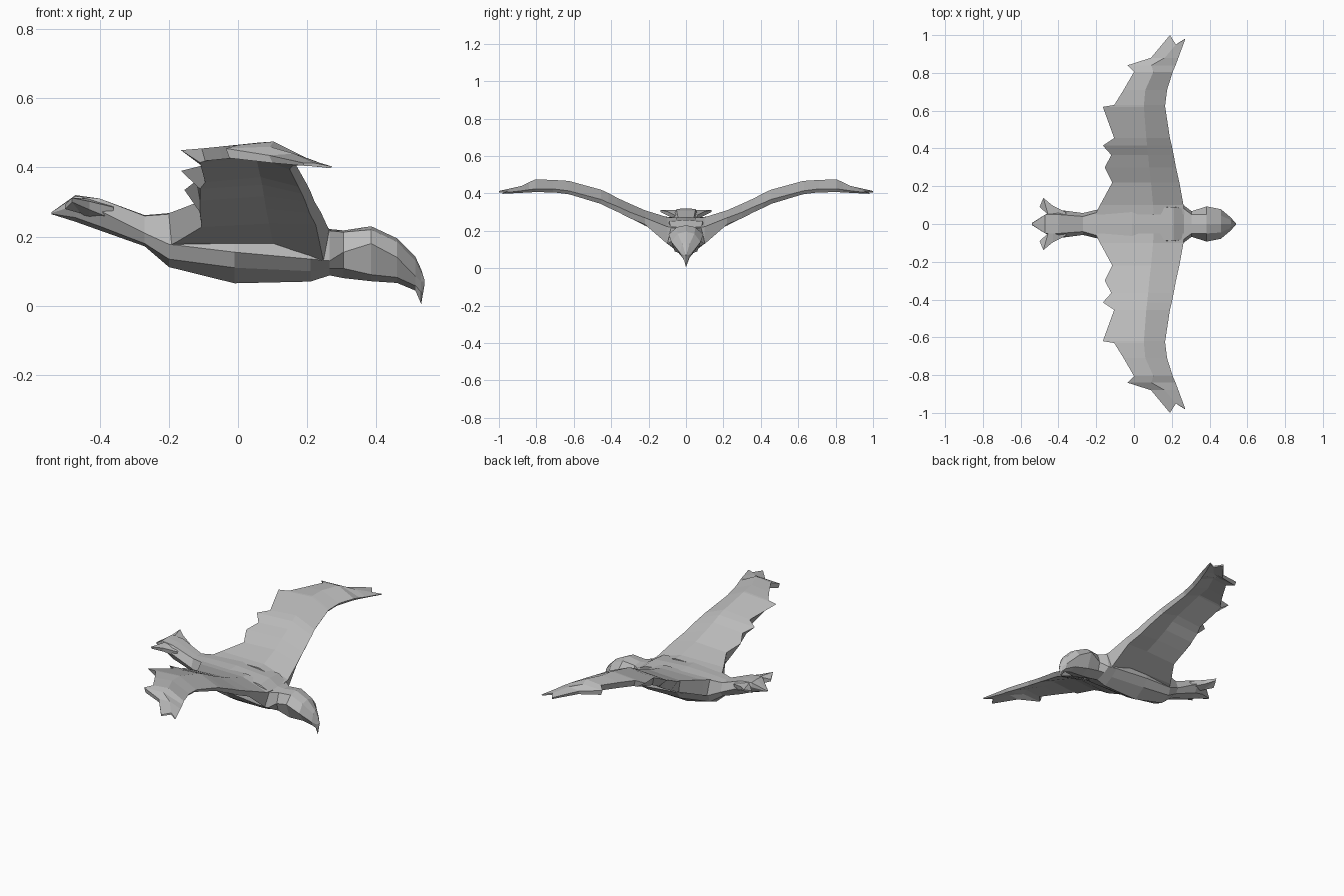
import bpy, bmesh

grey = bpy.data.materials.new("feather grey")
grey.diffuse_color = (0.5, 0.5, 0.5, 1)


def loft(name, rings):
    """Closed skin through rings of equal point count, flat shaded."""
    bm = bmesh.new()
    loops = [[bm.verts.new(p) for p in r] for r in rings]
    n = len(rings[0])
    for a, b in zip(loops, loops[1:]):
        for i in range(n):
            j = (i + 1) % n
            bm.faces.new((a[i], a[j], b[j], b[i]))
    bm.faces.new(loops[0])
    bm.faces.new(loops[-1])
    bmesh.ops.remove_doubles(bm, verts=bm.verts, dist=0.0005)
    bmesh.ops.recalc_face_normals(bm, faces=bm.faces)
    me = bpy.data.meshes.new(name)
    bm.to_mesh(me)
    bm.free()
    me.materials.append(grey)
    ob = bpy.data.objects.new(name, me)
    bpy.context.collection.objects.link(ob)
    return ob


def mirrored(rings):
    return [[(x, -y, z) for x, y, z in r] for r in rings]


# Body, head and beak: x, top z, shoulder (y, z), side (y, z), chine (y, z), bottom z
sections = [
    (-0.54, .270, (.004, .270), (.006, .268), (.004, .266), .265),
    (-0.47, .320, (.050, .317), (.050, .290), (.030, .255), .243),
    (-0.40, .310, (.050, .310), (.075, .275), (.050, .230), .218),
    (-0.27, .262, (.040, .260), (.058, .210), (.040, .180), .172),
    (-0.20, .268, (.060, .265), (.075, .178), (.060, .135), .112),
    (-0.01, .274, (.080, .270), (.100, .155), (.070, .110), .065),
    (0.21, .258, (.090, .250), (.103, .135), (.060, .100), .070),
    (0.265, .222, (.080, .217), (.098, .130), (.060, .108), .088),
    (0.305, .218, (.050, .213), (.068, .155), (.055, .108), .080),
    (0.385, .230, (.050, .220), (.093, .180), (.060, .090), .071),
    (0.46, .195, (.045, .185), (.078, .140), (.040, .082), .066),
    (0.513, .142, (.020, .130), (.034, .085), (.020, .058), .044),
    (0.530, .105, (.009, .095), (.014, .070), (.009, .040), .005),
    (0.540, .073, (.003, .072), (.004, .070), (.003, .066), .063),
]
rings = []
for x, top, *side, bottom in sections:
    right = [(x, y, z) for y, z in side]
    left = [(x, -y, z) for y, z in reversed(side)]
    rings.append([(x, 0, top)] + right + [(x, 0, bottom)] + left)
loft("body", rings)

# Wing stations: y, front x, back x, front z, crown z, back z, thickness
stations = [
    (.05, .268, -.205, .220, .270, .266, .095),
    (.10, .262, -.180, .222, .273, .275, .092),
    (.22, .240, -.115, .270, .310, .300, .072),
    (.30, .222, -.155, .300, .345, .335, .065),
    (.365, .210, -.120, .330, .375, .362, .058),
    (.415, .200, -.165, .350, .402, .390, .052),
    (.455, .190, -.105, .368, .420, .405, .048),
    (.62, .165, -.165, .412, .465, .450, .036),
    (.63, .165, -.105, .414, .467, .455, .036),
    (.71, .175, -.055, .424, .472, .460, .036),
    (.805, .205, .000, .424, .475, .465, .035),
    (.84, .220, -.035, .420, .460, .455, .028),
    (.88, .235, .090, .414, .440, .435, .022),
]
wing = []
for y, xf, xb, zf, zc, zb, t in stations:
    xc = max(0.5 * xf - 0.03, 0.5 * (xf + xb))
    root = y < 0.15
    front_low = zf - t * (1 if root else 0.5)
    back_low = xb if root else max(xb + 0.01, -0.11)
    wing.append([(xf, y, zf), (xc, y, zc), (xb, y, zb),
                 (back_low, y, zb - t), (xc, y, zc - t), (xf - .015, y, front_low)])
# Forked wing tip
wing.append([(.272, .98, .403), (.222, .95, .413), (.19, 1.0, .413),
             (.19, 1.0, .405), (.222, .95, .403), (.268, .98, .398)])
loft("left_wing", wing)
loft("right_wing", mirrored(wing))

# Outer tail feathers: wedge from the rump to a notched end
feather = [
    [(-.36, .03, .29), (-.36, .062, .285), (-.36, .058, .25), (-.36, .03, .24)],
    [(-.43, .035, .31), (-.43, .097, .302), (-.43, .090, .278), (-.43, .035, .25)],
    [(-.455, .05, .312), (-.48, .138, .312), (-.48, .135, .300), (-.455, .05, .268)],
    [(-.465, .06, .305), (-.50, .09, .292), (-.50, .09, .280), (-.465, .06, .270)],
]
loft("left_tail_feather", feather)
loft("right_tail_feather", mirrored(feather))
